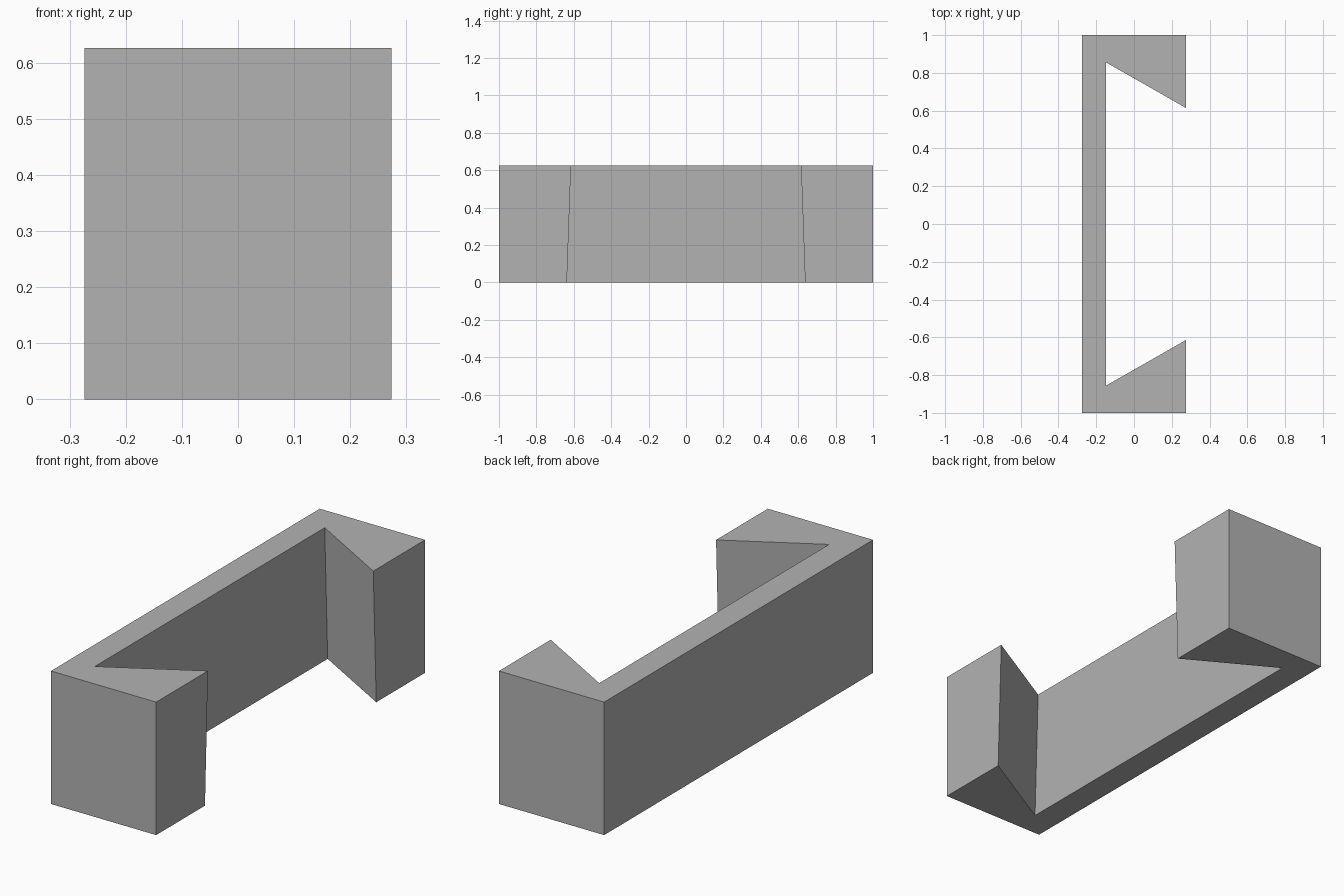
import bpy
import bmesh

if "Cube" in bpy.data.objects:
    bpy.data.objects.remove(bpy.data.objects["Cube"])

HEIGHT = 0.626
X_BACK, X_INNER, X_FRONT = -0.274, -0.147, 0.274


def outline(corner_y, tip_y):
    """C-shaped plan with wedge arms, mirrored across y = 0."""
    half = [(X_INNER, corner_y), (X_FRONT, tip_y), (X_FRONT, 1.0), (X_BACK, 1.0)]
    return half + [(x, -y) for x, y in reversed(half)]


# Plain grey material
grey = bpy.data.materials.new("plain grey")
grey.diffuse_color = (0.45, 0.45, 0.45, 1.0)
grey.use_nodes = True
grey.node_tree.nodes["Principled BSDF"].inputs["Base Color"].default_value = grey.diffuse_color

# Bracket: lofted between the bottom and top plans, so the wedge faces lean slightly
bm = bmesh.new()
bottom = [bm.verts.new((x, y, 0.0)) for x, y in outline(0.877, 0.637)]
top = [bm.verts.new((x, y, HEIGHT)) for x, y in outline(0.855, 0.615)]
bm.faces.new(bottom)
bm.faces.new(top)
count = len(top)
for i in range(count):
    j = (i + 1) % count
    bm.faces.new((bottom[i], bottom[j], top[j], top[i]))
bmesh.ops.recalc_face_normals(bm, faces=bm.faces[:])

mesh = bpy.data.meshes.new("bracket")
bm.to_mesh(mesh)
bm.free()
mesh.materials.append(grey)
bracket = bpy.data.objects.new("bracket", mesh)
bpy.context.collection.objects.link(bracket)
